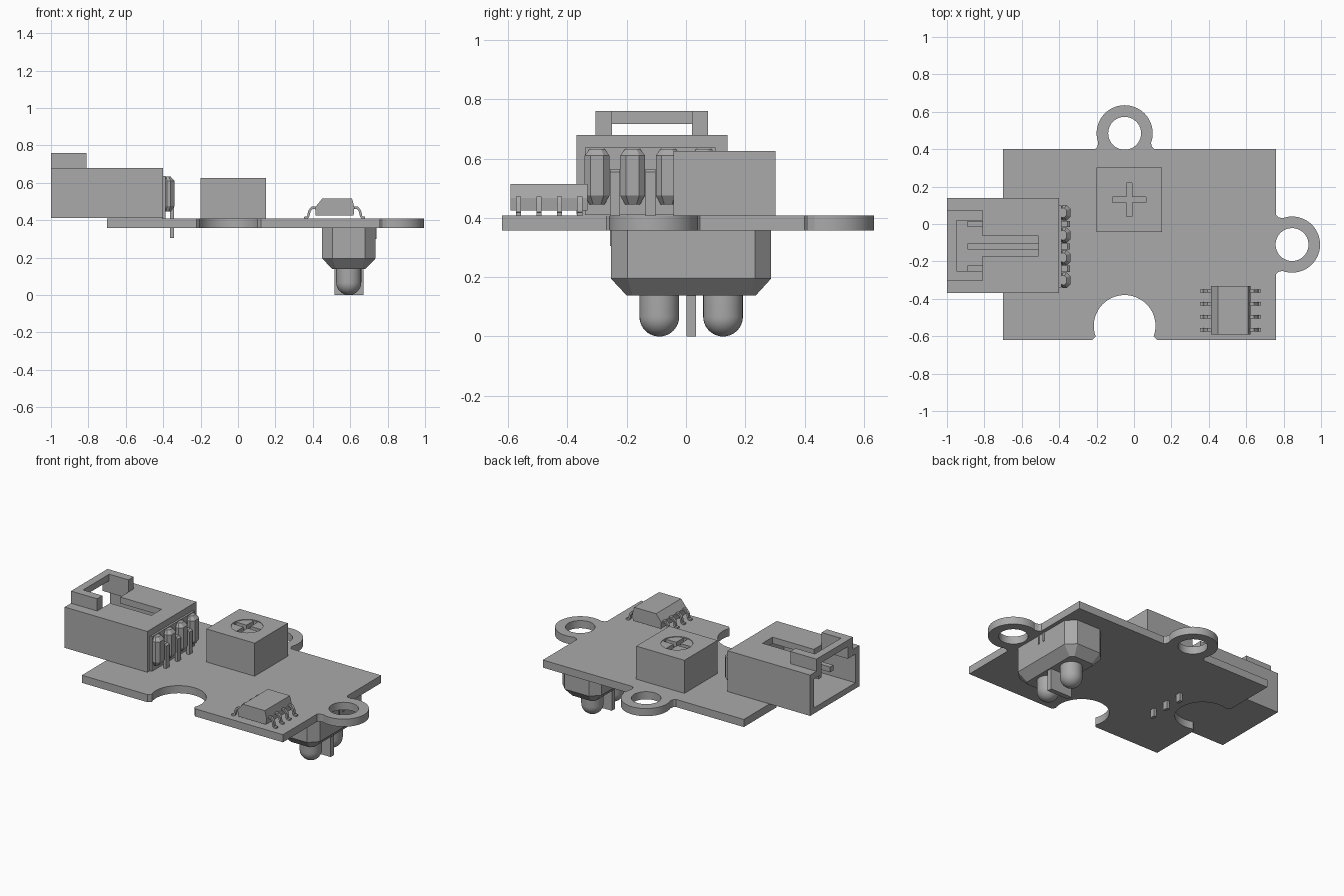
import bpy
import bmesh
from math import cos, sin, pi, radians

if "Cube" in bpy.data.objects:
    bpy.data.objects.remove(bpy.data.objects["Cube"])

GREY = (0.4, 0.4, 0.4, 1.0)
grey = bpy.data.materials.new("plain grey")
grey.use_nodes = True
grey.diffuse_color = GREY
grey.node_tree.nodes["Principled BSDF"].inputs["Base Color"].default_value = GREY


def finish(name, bm, smooth=False):
    bmesh.ops.recalc_face_normals(bm, faces=bm.faces[:])
    mesh = bpy.data.meshes.new(name)
    bm.to_mesh(mesh)
    bm.free()
    mesh.materials.append(grey)
    ob = bpy.data.objects.new(name, mesh)
    bpy.context.collection.objects.link(ob)
    if smooth:
        activate(ob)
        bpy.ops.object.shade_smooth_by_angle(angle=radians(35))
    return ob


def activate(ob):
    bpy.ops.object.select_all(action="DESELECT")
    ob.select_set(True)
    bpy.context.view_layer.objects.active = ob


def loft(name, loops, smooth=False):
    """Closed solid through loops with equal point counts."""
    bm = bmesh.new()
    rings = [[bm.verts.new(p) for p in loop] for loop in loops]
    n = len(rings[0])
    for a, b in zip(rings, rings[1:]):
        for i in range(n):
            j = (i + 1) % n
            bm.faces.new((a[i], a[j], b[j], b[i]))
    bm.faces.new(rings[0])
    bm.faces.new(rings[-1])
    return finish(name, bm, smooth)


def prism(name, pts, lo, hi, axis="z", smooth=False):
    """Extrude an outline: (x, y) along z, or (x, z) along y."""
    if axis == "z":
        return loft(name, [[(a, b, h) for a, b in pts] for h in (lo, hi)], smooth)
    return loft(name, [[(a, h, b) for a, b in pts] for h in (lo, hi)], smooth)


def box(name, x, y, z):
    pts = [(x[0], y[0]), (x[1], y[0]), (x[1], y[1]), (x[0], y[1])]
    return prism(name, pts, z[0], z[1])


def circle(cx, cy, r, n=40):
    return [(cx + r * cos(2 * pi * i / n), cy + r * sin(2 * pi * i / n)) for i in range(n)]


def cut(ob, *cutters):
    for c in cutters:
        c.hide_render = True
        mod = ob.modifiers.new("cut", "BOOLEAN")
        mod.operation = "DIFFERENCE"
        mod.solver = "EXACT"
        mod.object = c
        activate(ob)
        bpy.ops.object.modifier_apply(modifier=mod.name)
        bpy.data.objects.remove(c)


def octagon(x0, x1, y0, y1, c, z):
    pts = [(x0 + c, y0), (x1 - c, y0), (x1, y0 + c), (x1, y1 - c),
           (x1 - c, y1), (x0 + c, y1), (x0, y1 - c), (x0, y0 + c)]
    return [(x, y, z) for x, y in pts]


# Circuit board with two mounting ears and two matching notches
def lobe(cx, cy, turn, ear):
    s, r, drop = (1, 0.15, 0.085) if ear else (-1, 0.165, 0.075)
    arc = [(r * cos(radians(a)), r * sin(radians(a))) for a in range(200, -21, -5)]
    foot = [(r + 0.008, -drop), (r - 0.004, -drop + 0.012)]
    local = [(-u, n) for u, n in foot] + arc + foot[::-1]
    d = (cos(radians(turn)), sin(radians(turn)))
    return [(cx + u * d[0] + s * n * d[1], cy + u * d[1] - s * n * d[0]) for u, n in local]


outline = ([(-0.7, -0.62)] + lobe(-0.05, -0.545, 0, False)
           + [(0.76, -0.62)] + lobe(0.845, -0.11, 90, True)
           + [(0.76, 0.4)] + lobe(-0.05, 0.485, 180, True)
           + [(-0.7, 0.4)] + lobe(-0.625, -0.11, 270, False))
board = prism("circuit_board", outline, 0.358, 0.408)
cut(board, prism("hole", circle(-0.05, 0.485, 0.088), 0.3, 0.5),
    prism("hole", circle(0.845, -0.11, 0.088), 0.3, 0.5))
activate(board)
bpy.ops.object.shade_smooth_by_angle(angle=radians(30))

# Connector shell, open at its outer end, with a slotted roof
shell = box("connector_shell", (-1, -0.4), (-0.37, 0.14), (0.412, 0.68))
cut(shell, box("cavity", (-1.1, -0.48), (-0.33, 0.1), (0.45, 0.638)),
    box("roof_opening", (-1.1, -0.81), (-0.25, 0.02), (0.6, 0.8)),
    box("roof_slot", (-0.9, -0.51), (-0.17, -0.065), (0.6, 0.8)))

# Raised latch on the roof
for name, y in (("latch_arm_right", (-0.305, -0.25)), ("latch_arm_left", (0.02, 0.075))):
    box(name, (-1, -0.81), y, (0.68, 0.76))
box("latch_bar", (-1, -0.95), (-0.25, 0.02), (0.717, 0.76))

# Ribs on the inner end of the connector, with bent pins between them
box("rib_backing", (-0.405, -0.387), (-0.34, 0.1), (0.41, 0.637))
for i in range(4):
    y = -0.3 + 0.12 * i
    loops = [octagon(-0.4, -0.34, y - 0.042, y + 0.042, 0.02, z) for z in (0.475, 0.61)]
    ends = [octagon(-0.395, -0.36, y - 0.025, y + 0.025, 0.012, z) for z in (0.445, 0.633)]
    loft("connector_rib", [ends[0]] + loops + [ends[1]])
pin = [(-0.89, 0.53), (-0.363, 0.53), (-0.363, 0.305), (-0.342, 0.305),
       (-0.342, 0.555), (-0.355, 0.565), (-0.89, 0.565)]
for i in range(3):
    y = -0.24 + 0.12 * i
    prism("connector_pin", pin, y - 0.017, y + 0.017, "y")

# Trimmer block with a cross slot in its dial
trimmer = box("trimmer_block", (-0.2, 0.15), (-0.042, 0.302), (0.405, 0.625))
cut(trimmer, prism("dial", circle(-0.025, 0.13, 0.095, 32), 0.621, 0.7),
    box("slot", (-0.115, 0.065), (0.115, 0.145), (0.59, 0.7)),
    box("slot", (-0.04, -0.01), (0.04, 0.22), (0.59, 0.7)))

# Chip with a bevelled edge and gull-wing legs
chip = [(0.415, 0.425), (0.618, 0.425), (0.622, 0.468), (0.61, 0.515),
        (0.45, 0.515), (0.412, 0.468)]
prism("chip_body", chip, -0.592, -0.332, "y")
leg = [(0.09, 0.46), (0.118, 0.46), (0.128, 0.45), (0.135, 0.42), (0.145, 0.408),
       (0.163, 0.408), (0.163, 0.418), (0.148, 0.42), (0.141, 0.452), (0.125, 0.472),
       (0.09, 0.472)]
for side in (-1, 1):
    for i in range(4):
        y = -0.565 + 0.069 * i
        prism("chip_leg", [(0.517 + side * a, z) for a, z in leg], y - 0.009, y + 0.009, "y")

# Sensor housing under the board, its two domes and the divider plate
loft("sensor_housing", [octagon(0.45, 0.735, -0.253, 0.287, 0.055, 0.36),
                        octagon(0.45, 0.735, -0.253, 0.287, 0.055, 0.195),
                        octagon(0.505, 0.68, -0.2, 0.235, 0.02, 0.138)])
R = 0.067
profile = [(R, 0.16)] + [(R * cos(a * pi / 20), R - R * sin(a * pi / 20)) for a in range(10)]
profile.append((0.003, 0))
for y in (-0.09, 0.125):
    loft("sensor_dome", [[(px, py, z) for px, py in circle(0.592, y, r, 32)]
                         for r, z in profile], True)
box("divider_plate", (0.515, 0.672), (0.002, 0.034), (0, 0.15))
for y in (-0.003, 0.043):
    box("sensor_lead", (0.725, 0.74), (y - 0.006, y + 0.006), (0.3, 0.36))
